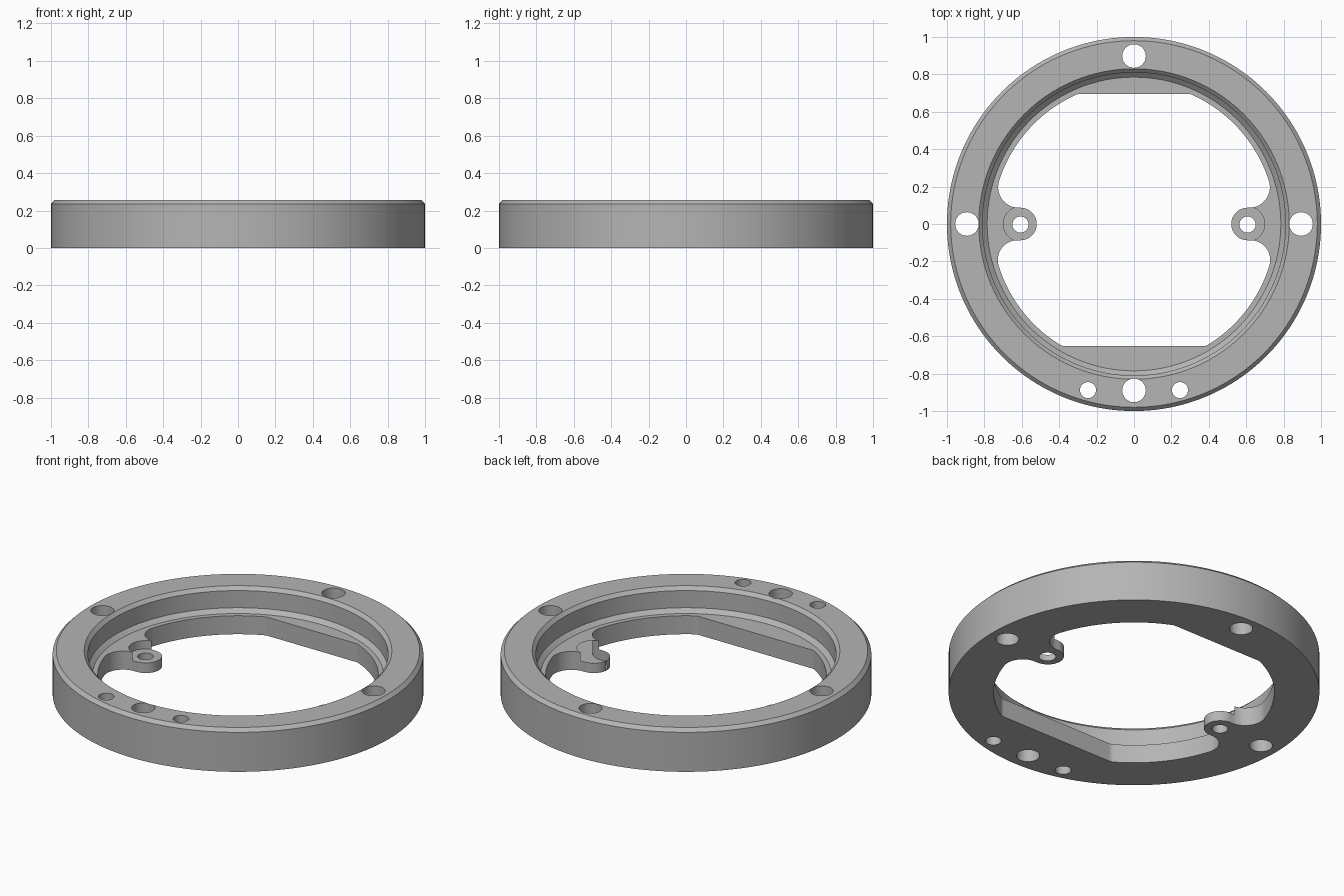
import bpy, bmesh
from math import sin, cos, pi, sqrt, atan2

cube = bpy.data.objects.get("Cube")
if cube:
    bpy.data.objects.remove(cube, do_unlink=True)

HEIGHT, FLOOR, LUG_TOP = 0.255, 0.11, 0.06
OPENING_R, LUG_X, LUG_R = 0.757, 0.607, 0.087

metal = bpy.data.materials.new("plain grey")
metal.use_nodes = True
grey = (0.46, 0.46, 0.46, 1)
metal.diffuse_color = grey
metal.node_tree.nodes["Principled BSDF"].inputs["Base Color"].default_value = grey


def add_object(name, bm):
    bmesh.ops.recalc_face_normals(bm, faces=bm.faces)
    mesh = bpy.data.meshes.new(name)
    bm.to_mesh(mesh)
    bm.free()
    mesh.materials.append(metal)
    obj = bpy.data.objects.new(name, mesh)
    bpy.context.collection.objects.link(obj)
    return obj


def lathe(name, profile, steps):
    bm = bmesh.new()
    verts = [bm.verts.new((r, 0, z)) for r, z in profile]
    edges = [bm.edges.new(pair) for pair in zip(verts, verts[1:])]
    bmesh.ops.spin(bm, geom=verts + edges, cent=(0, 0, 0), axis=(0, 0, 1),
                   angle=2 * pi, steps=steps, use_merge=True)
    bmesh.ops.remove_doubles(bm, verts=bm.verts, dist=1e-5)
    # close the flat centre at the top and bottom
    bmesh.ops.holes_fill(bm, edges=[e for e in bm.edges if e.is_boundary], sides=0)
    return add_object(name, bm)


def prism(name, outline, z0, z1):
    bm = bmesh.new()
    face = bm.faces.new([bm.verts.new((x, y, z0)) for x, y in outline])
    result = bmesh.ops.extrude_face_region(bm, geom=[face])
    top = [g for g in result["geom"] if isinstance(g, bmesh.types.BMVert)]
    bmesh.ops.translate(bm, verts=top, vec=(0, 0, z1 - z0))
    return add_object(name, bm)


def arc(cx, cy, r, start, end, n):
    return [(cx + r * cos(start + (end - start) * i / n),
             cy + r * sin(start + (end - start) * i / n)) for i in range(n + 1)]


def circle(x, y, r, n=40):
    return arc(x, y, r, 0, 2 * pi, n)[:-1]


def fillet_centre(y, r):
    # centre of a fillet that touches the opening circle from inside
    x = sqrt((OPENING_R - r) ** 2 - y ** 2)
    return x, y, r, atan2(y, x)


def cut(target, cutter):
    mod = target.modifiers.new(cutter.name, "BOOLEAN")
    mod.operation = "DIFFERENCE"
    mod.solver = "EXACT"
    mod.object = cutter
    bpy.context.view_layer.objects.active = target
    bpy.ops.object.modifier_apply(modifier=mod.name)
    bpy.data.objects.remove(cutter, do_unlink=True)


# Ring body with chamfered rims and a stepped pocket
body = lathe("ring_body", [
    (0.5, 0), (1, 0), (1, HEIGHT - 0.02), (0.98, HEIGHT), (0.83, HEIGHT),
    (0.81, HEIGHT - 0.02), (0.81, 0.133), (0.785, FLOOR), (0.5, FLOOR)], 160)

# Right half of the floor opening: flat ends, rounded corners, lug
bx, by, br, ba = fillet_centre(-0.652 + 0.05, 0.05)
lx, ly, lr, la = fillet_centre(-LUG_R - 0.105, 0.105)
ux, uy, ur, ua = fillet_centre(LUG_R + 0.11, 0.11)
tx, ty, tr, ta = fillet_centre(0.695 - 0.03, 0.03)
half = arc(bx, by, br, -pi / 2, ba, 8)
half += arc(0, 0, OPENING_R, ba, la, 24)[1:]
half += arc(lx, ly, lr, la, pi / 2, 20)[1:]
half += arc(LUG_X, 0, LUG_R, -pi / 2, -3 * pi / 2, 28)
half += arc(ux, uy, ur, -pi / 2, ua, 20)
half += arc(0, 0, OPENING_R, ua, ta, 24)[1:]
half += arc(tx, ty, tr, ta, pi / 2, 6)[1:]
outline = half + [(-x, y) for x, y in reversed(half)]
cut(body, prism("opening_cutter", outline, -0.1, 0.2))

# Lowered lugs with screw holes
for side in (-1, 1):
    cut(body, prism("lug_recess", circle(side * LUG_X, 0, 0.092), LUG_TOP, 0.2))
    cut(body, prism("lug_hole", circle(side * LUG_X, -0.003, 0.043), -0.1, 0.2))

# Rim holes: four large, two small
for x, y, r in ((0, 0.898, 0.063), (0, -0.89, 0.063), (0.893, 0, 0.063),
                (-0.893, 0, 0.063), (0.246, -0.888, 0.043), (-0.246, -0.888, 0.043)):
    cut(body, prism("rim_hole", circle(x, y, r), -0.1, 0.4))

bpy.ops.object.select_all(action="DESELECT")
body.select_set(True)
bpy.context.view_layer.objects.active = body
bpy.ops.object.shade_smooth_by_angle(angle=pi / 7)
